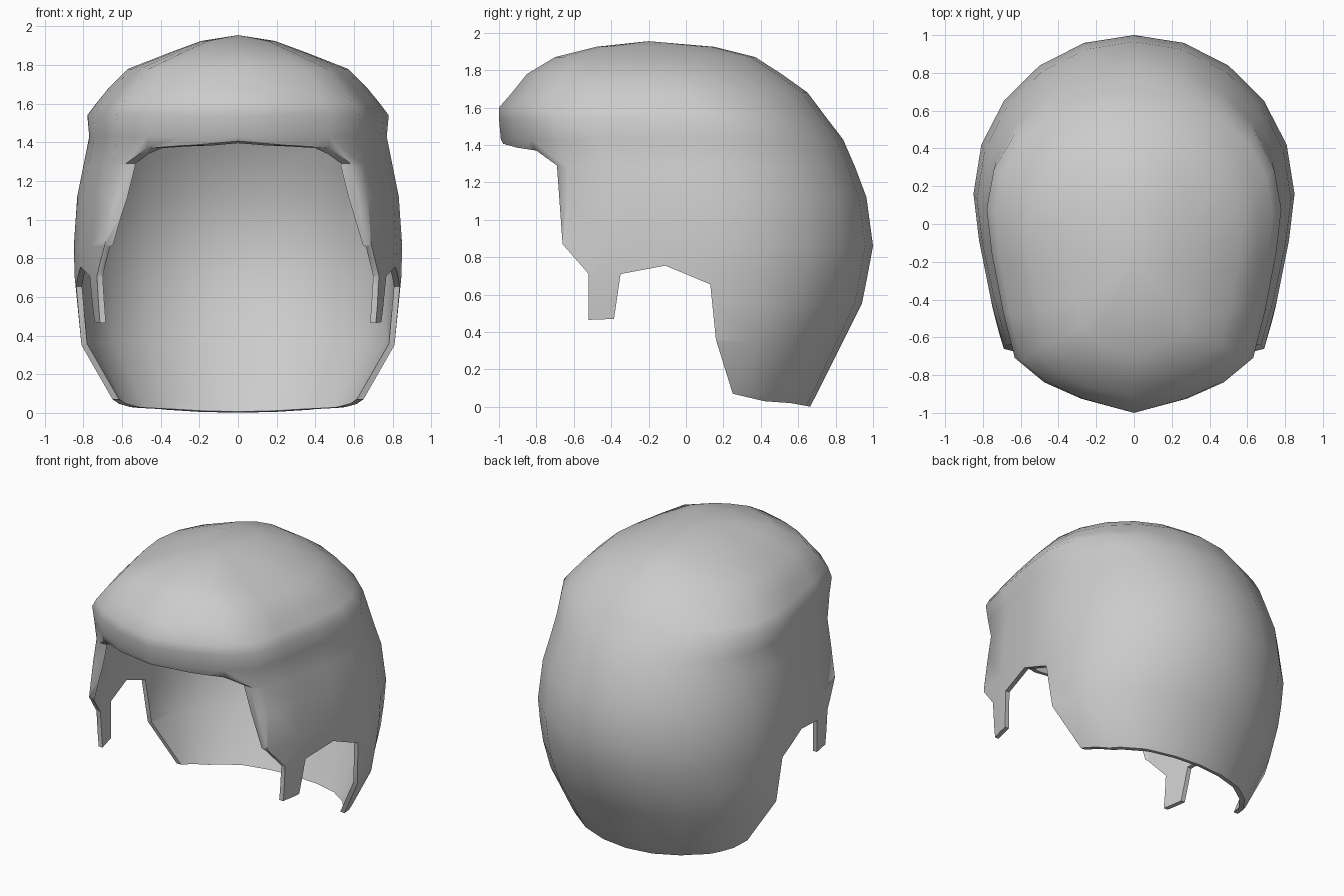
import bpy, bmesh, math

cube = bpy.data.objects.get("Cube")
if cube:
    bpy.data.objects.remove(cube)

mat = bpy.data.materials.new("plain grey")
mat.use_nodes = True
grey = (0.6, 0.6, 0.6, 1)
mat.diffuse_color = grey
mat.node_tree.nodes["Principled BSDF"].inputs["Base Color"].default_value = grey


def make_object(name, bm):
    bmesh.ops.recalc_face_normals(bm, faces=bm.faces)
    mesh = bpy.data.meshes.new(name)
    bm.to_mesh(mesh)
    bm.free()
    mesh.materials.append(mat)
    obj = bpy.data.objects.new(name, mesh)
    bpy.context.collection.objects.link(obj)
    return obj


# Level outline: boxier in front, round behind (unit half width, unit depth)
front_half = [(0, -1), (.36, -.93), (.61, -.85), (.81, -.73), (.89, -.5), (.965, -.22)]
back_half = [(math.cos(a), math.sin(a)) for a in (math.radians(18 * i) for i in range(6))]
half = front_half + back_half
outline = half + [(-u, v) for u, v in reversed(half[1:-1])]

# Levels from crown to nape: height, half width, front, widest point, back
levels = [
    (1.925, .19, -.48, -.15, .15), (1.87, .34, -.70, -.12, .37),
    (1.78, .57, -.85, -.06, .51), (1.68, .67, -.93, 0, .65),
    (1.60, .735, -1.0, .05, .71), (1.54, .78, -1.0, .08, .755),
    (1.43, .77, -.99, .1, .84), (1.28, .80, -.91, .1, .905),
    (1.12, .832, -.92, .13, .965), (.86, .85, -.97, .16, 1.0),
    (.70, .845, -1.02, .16, .97), (.55, .83, -1.05, .16, .94),
    (.35, .81, -1.05, .16, .84), (.07, .66, -.9, .2, .70),
    (-.1, .56, -.8, .2, .61),
]

# Lofted hair cap with an open base and a thin wall
bm = bmesh.new()
apex = bm.verts.new((0, -.2, 1.955))
rings = []
for z, w, front, mid, back in levels:
    rings.append([bm.verts.new((u * w, mid + v * ((back - mid) if v > 0 else (mid - front)), z))
                  for u, v in outline])
n = len(outline)
for i in range(n):
    j = (i + 1) % n
    bm.faces.new((apex, rings[0][i], rings[0][j]))
    for a, b in zip(rings, rings[1:]):
        bm.faces.new((a[i], b[i], b[j], a[j]))
hair = make_object("hair_cap", bm)
wall = hair.modifiers.new("wall", 'SOLIDIFY')
wall.thickness = .03
wall.offset = -1

# Side profile of the hairline: fringe, sideburn, ear gap and nape
hairline = [
    (-1.2, 1.42), (-.99, 1.41), (-.9, 1.385), (-.8, 1.37), (-.69, 1.29), (-.66, .87),
    (-.52, .71), (-.52, .465), (-.385, .47), (-.35, .71), (-.11, .755), (.13, .655),
    (.16, .36), (.25, .07), (.42, .03), (.56, .02), (.67, 0), (1.2, 0), (1.2, 2.2), (-1.2, 2.2),
]
bm = bmesh.new()
face = bm.faces.new([bm.verts.new((-1.2, y, z)) for y, z in hairline])
ext = bmesh.ops.extrude_face_region(bm, geom=[face])
bmesh.ops.translate(bm, vec=(2.4, 0, 0),
                    verts=[g for g in ext["geom"] if isinstance(g, bmesh.types.BMVert)])
cutter = make_object("hairline_cutter", bm)
cutter.hide_render = True

# Keep only the hair inside the profile
cut = hair.modifiers.new("hairline", 'BOOLEAN')
cut.operation = 'INTERSECT'
cut.solver = 'EXACT'
cut.object = cutter
bpy.ops.object.select_all(action='DESELECT')
hair.select_set(True)
bpy.context.view_layer.objects.active = hair
for name in ("wall", "hairline"):
    bpy.ops.object.modifier_apply(modifier=name)
bpy.data.objects.remove(cutter)
bpy.ops.object.shade_smooth_by_angle(angle=math.radians(45))
